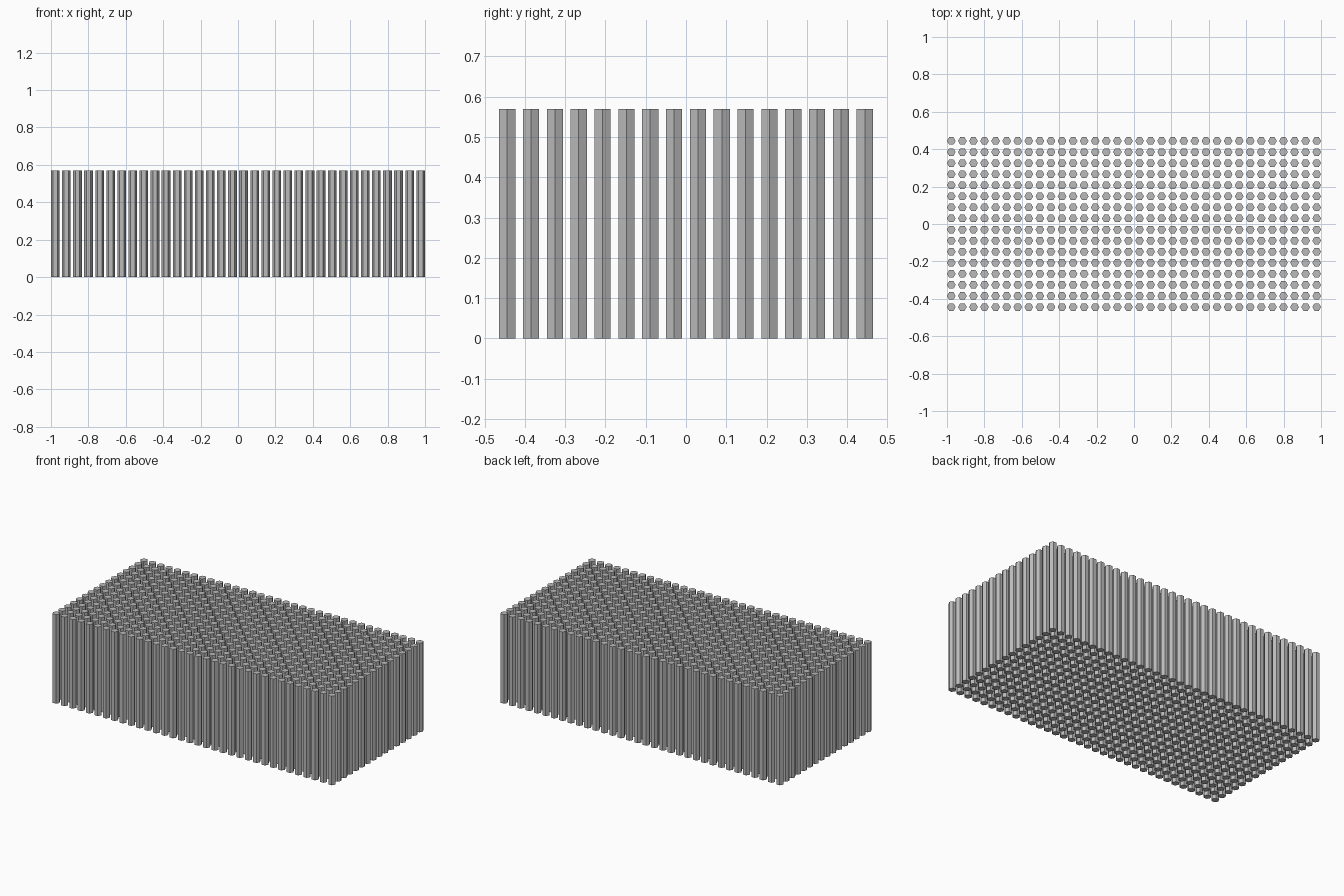
import bpy

cube = bpy.data.objects.get("Cube")
if cube:
    bpy.data.objects.remove(cube, do_unlink=True)

COLUMNS, ROWS = 34, 16
RADIUS, HEIGHT = 0.0232, 0.57
PITCH = (2 - 2 * RADIUS) / (COLUMNS - 1)

# Plain grey material
grey = bpy.data.materials.new("plain grey")
grey.use_nodes = True
colour = (0.5, 0.5, 0.5, 1)
grey.diffuse_color = colour
grey.node_tree.nodes["Principled BSDF"].inputs["Base Color"].default_value = colour

# One hexagonal pin at the front right corner, its points along x
bpy.ops.mesh.primitive_cylinder_add(vertices=6, radius=RADIUS, depth=HEIGHT)
pins = bpy.context.object
pins.name = "hexagonal_pins"
pins.data.materials.append(grey)
pins.rotation_euler.z = 0.5235988
bpy.ops.object.transform_apply(location=False, rotation=True, scale=False)
pins.location = (-PITCH * (COLUMNS - 1) / 2, -PITCH * (ROWS - 1) / 2, HEIGHT / 2)

# Repeat the pin over the grid
for name, count, step in (("columns", COLUMNS, (PITCH, 0, 0)),
                          ("rows", ROWS, (0, PITCH, 0))):
    array = pins.modifiers.new(name, 'ARRAY')
    array.count = count
    array.use_relative_offset = False
    array.use_constant_offset = True
    array.constant_offset_displace = step
